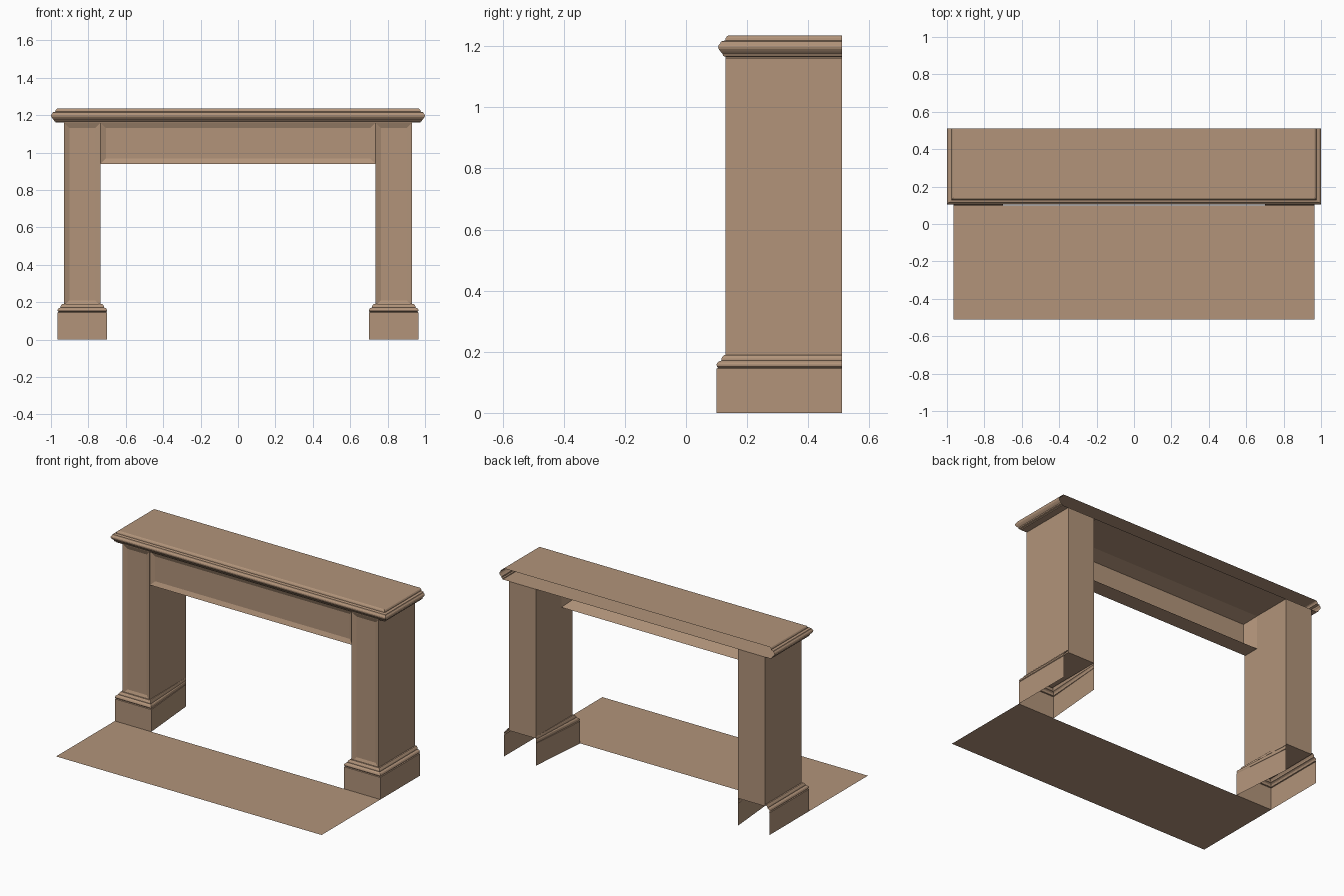
import bpy, bmesh

if "Cube" in bpy.data.objects:
    bpy.data.objects.remove(bpy.data.objects["Cube"])

wood = bpy.data.materials.new("tan_wood")
wood.diffuse_color = (0.445, 0.296, 0.195, 1)
wood.use_nodes = True
wood.node_tree.nodes["Principled BSDF"].inputs["Base Color"].default_value = wood.diffuse_color


def finish(bm, name):
    bmesh.ops.recalc_face_normals(bm, faces=bm.faces[:])
    me = bpy.data.meshes.new(name)
    bm.to_mesh(me)
    bm.free()
    me.materials.append(wood)
    ob = bpy.data.objects.new(name, me)
    bpy.context.collection.objects.link(ob)
    return ob


def box(x0, x1, y0, y1, z0, z1):
    bm = bmesh.new()
    bmesh.ops.create_cube(bm, size=1)
    for v in bm.verts:
        v.co.x = x0 if v.co.x < 0 else x1
        v.co.y = y0 if v.co.y < 0 else y1
        v.co.z = z0 if v.co.z < 0 else z1
    bm.normal_update()
    return bm


def recess(bm, side, margin, depth):
    """Sink a panel into the face looking along side * y."""
    faces = [f for f in bm.faces if f.normal.y * side > 0.9]
    bmesh.ops.inset_individual(bm, faces=faces, thickness=margin, depth=0)
    for v in {v for f in faces for v in f.verts}:
        v.co.y -= side * depth


def sweep(bm, profile, ring):
    """Skin a moulding: ring(d) gives the open path for profile inset d."""
    rows = [[bm.verts.new((x, y, z)) for x, y in ring(d)] for d, z in profile]
    for a, b in zip(rows, rows[1:]):
        for i in range(len(a) - 1):
            bm.faces.new((a[i], a[i + 1], b[i + 1], b[i]))
    return rows


BACK = 0.51

# Hearth sheet
bm = bmesh.new()
bm.faces.new([bm.verts.new(c) for c in
              ((-0.965, -0.51, 0), (0.965, -0.51, 0), (0.965, 0.10, 0), (-0.965, 0.10, 0))])
finish(bm, "hearth")
# keep the hearth facing up
bpy.data.objects["hearth"].data.update()

# Legs with sunk front panels, and hollow moulded plinths
plinth_profile = [(0, 0), (0, 0.145), (0.006, 0.147), (0.001, 0.152), (0, 0.158),
                  (0.003, 0.165), (0.009, 0.169), (0.016, 0.171), (0.016, 0.178),
                  (0.021, 0.186), (0.025, 0.19), (0.034, 0.19)]
for side, s in (("left", -1), ("right", 1)):
    xs = sorted((s * 0.735, s * 0.93))
    bm = box(xs[0], xs[1], 0.13, BACK, 0.18, 1.16)
    recess(bm, -1, 0.04, 0.012)
    finish(bm, side + "_leg")

    # inner side of the plinth tapers back to the leg
    bm = bmesh.new()
    sweep(bm, plinth_profile, lambda d: [(s * (0.965 - d), BACK), (s * (0.965 - d), 0.10 + d),
                                         (s * (0.70 + d), 0.10 + d), (s * 0.735, BACK)])
    finish(bm, side + "_plinth")

# Frieze board, sunk in front and hollowed behind
bm = box(-0.735, 0.735, 0.137, 0.245, 0.94, 1.16)
recess(bm, -1, 0.04, 0.012)
recess(bm, 1, 0.04, 0.088)
finish(bm, "frieze")

# Mantel shelf: moulded shell, open at the back
mantel_profile = [(0.025, 1.16), (0.024, 1.165), (0.016, 1.168), (0.015, 1.175), (0.008, 1.182),
                  (0.002, 1.19), (0, 1.197), (0.002, 1.203), (0.007, 1.208), (0.009, 1.215),
                  (0.024, 1.219), (0.025, 1.226), (0.029, 1.232), (0.035, 1.235)]
bm = bmesh.new()
rows = sweep(bm, mantel_profile, lambda d: [(-1 + d, BACK), (-1 + d, 0.105 + d),
                                            (1 - d, 0.105 + d), (1 - d, BACK)])
bm.faces.new(rows[0])
bm.faces.new(rows[-1])
finish(bm, "mantel_shelf")
